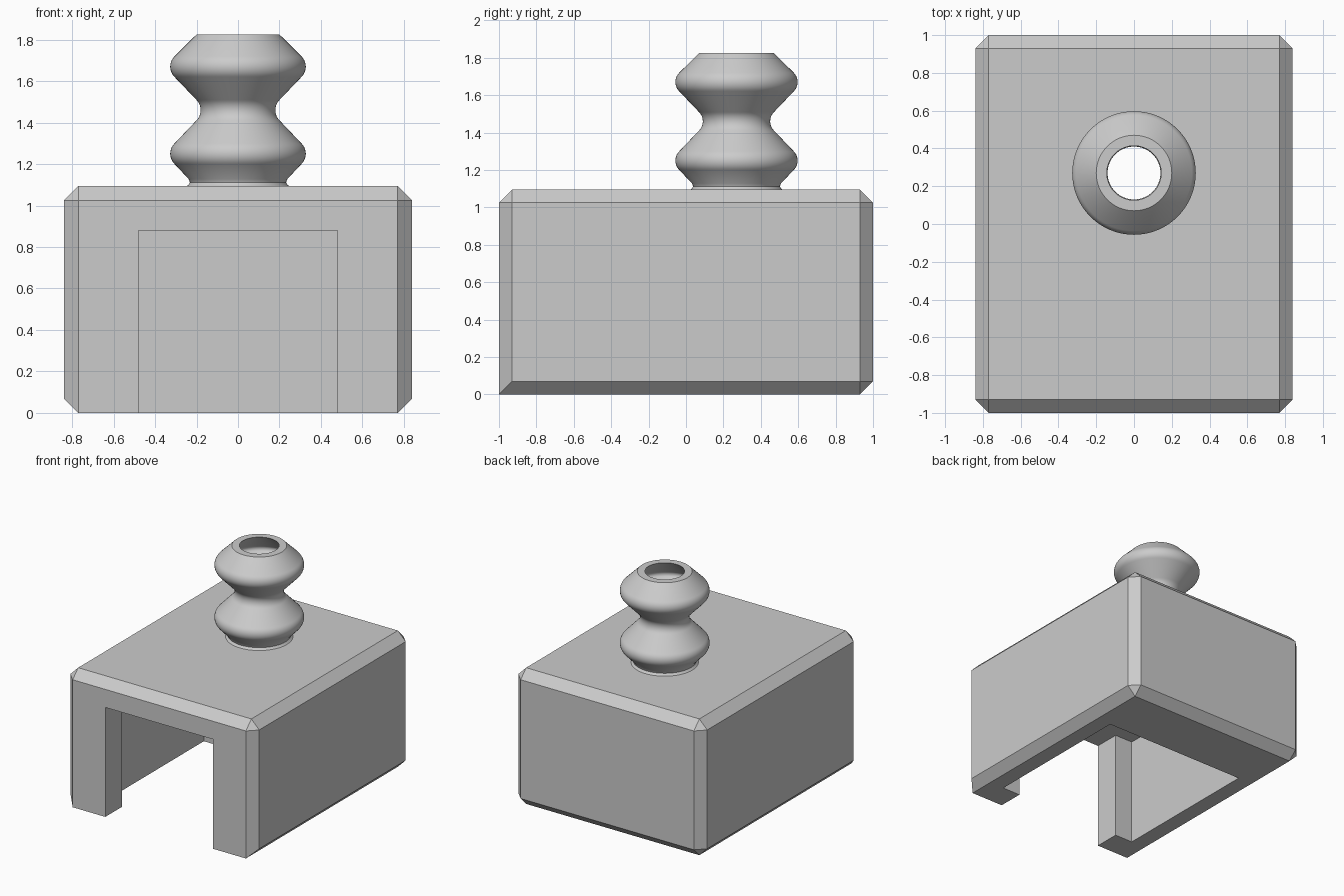
import bpy, bmesh, math

if "Cube" in bpy.data.objects:
    bpy.data.objects.remove(bpy.data.objects["Cube"])

grey = bpy.data.materials.new("light_grey")
grey.diffuse_color = (0.6, 0.6, 0.6, 1)
grey.use_nodes = True
grey.node_tree.nodes["Principled BSDF"].inputs["Base Color"].default_value = grey.diffuse_color

W, H, C = 0.84, 1.095, 0.07          # half width, body height, chamfer
TUBE_Y, WALL = 0.27, 0.04            # tube centre and wall thickness


def add_object(name, bm):
    bmesh.ops.recalc_face_normals(bm, faces=bm.faces)
    mesh = bpy.data.meshes.new(name)
    bm.to_mesh(mesh)
    bm.free()
    mesh.materials.append(grey)
    obj = bpy.data.objects.new(name, mesh)
    bpy.context.collection.objects.link(obj)
    return obj


def prism(name, outline, z0, z1):
    bm = bmesh.new()
    face = bm.faces.new([bm.verts.new((x, y, z0)) for x, y in outline])
    top = bmesh.ops.extrude_face_region(bm, geom=[face])["geom"]
    bmesh.ops.translate(bm, vec=(0, 0, z1 - z0),
                        verts=[v for v in top if isinstance(v, bmesh.types.BMVert)])
    return add_object(name, bm)


# Body: block chamfered everywhere except the lower front edge
bm = bmesh.new()
bmesh.ops.create_cube(bm, size=1)
for v in bm.verts:
    v.co = (v.co.x * 2 * W, v.co.y * 2, (v.co.z + 0.5) * H)
edges = [e for e in bm.edges
         if not all(v.co.y < -0.9 and v.co.z < 0.01 for v in e.verts)]
bmesh.ops.bevel(bm, geom=edges, offset=C, offset_type='OFFSET', segments=1,
                profile=0.5, affect='EDGES')
body = add_object("body", bm)

# Cutters: T-shaped slot open at front and bottom, and the port in the roof
half = [(0.48, -1.2), (0.48, -0.79), (0.64, -0.79), (0.64, 0.48)]
slot = prism("slot_cutter", half + [(-x, y) for x, y in reversed(half)], -0.2, 0.88)
port_r = 0.19
port = prism("port_cutter",
             [(port_r * math.cos(a * math.tau / 64),
               TUBE_Y + port_r * math.sin(a * math.tau / 64)) for a in range(64)],
             0.8, 1.3)
for cutter in (slot, port):
    cutter.hide_render = True
    mod = body.modifiers.new(cutter.name, 'BOOLEAN')
    mod.operation, mod.solver, mod.object = 'DIFFERENCE', 'EXACT', cutter
bpy.context.view_layer.objects.active = body
for mod in list(body.modifiers):
    bpy.ops.object.modifier_apply(modifier=mod.name)
for cutter in (slot, port):
    bpy.data.objects.remove(cutter)


# Bellows tube: round bulges and necks joined by 45 degree cones
def arc(r, z, radius, a0, a1, n=10):
    return [(r + radius * math.cos(math.radians(a0 + (a1 - a0) * i / n)),
             z + radius * math.sin(math.radians(a0 + (a1 - a0) * i / n)))
            for i in range(n + 1)]


def bellows(inset):
    R, N = 0.07 - inset, 0.07 + inset
    return (arc(0.257, 1.25, R, -45, 45) + arc(0.25, 1.46, N, 225, 135)
            + arc(0.257, 1.67, R, -45, 45))


outer = ([(0.25, H - 0.003), (0.239, 1.1), (0.232, 1.112), (0.238, 1.128)]
         + bellows(0) + [(0.2, 1.825)])
inner = [(port_r, H - 0.003), (port_r, 1.135)] + bellows(WALL) + [(0.144, 1.825)]
profile = outer + inner[::-1]

bm = bmesh.new()
STEPS = 64
rings = [[bm.verts.new((r * math.cos(a * math.tau / STEPS),
                        TUBE_Y + r * math.sin(a * math.tau / STEPS), z))
          for r, z in profile] for a in range(STEPS)]
for a in range(STEPS):
    p, q = rings[a], rings[(a + 1) % STEPS]
    for i in range(len(profile)):
        j = (i + 1) % len(profile)
        bm.faces.new((p[i], q[i], q[j], p[j]))
tube = add_object("bellows_tube", bm)

# Smooth shading with sharp rims
for obj in (body, tube):
    bpy.ops.object.select_all(action='DESELECT')
    obj.select_set(True)
    bpy.context.view_layer.objects.active = obj
    bpy.ops.object.shade_smooth_by_angle(angle=math.radians(30))
